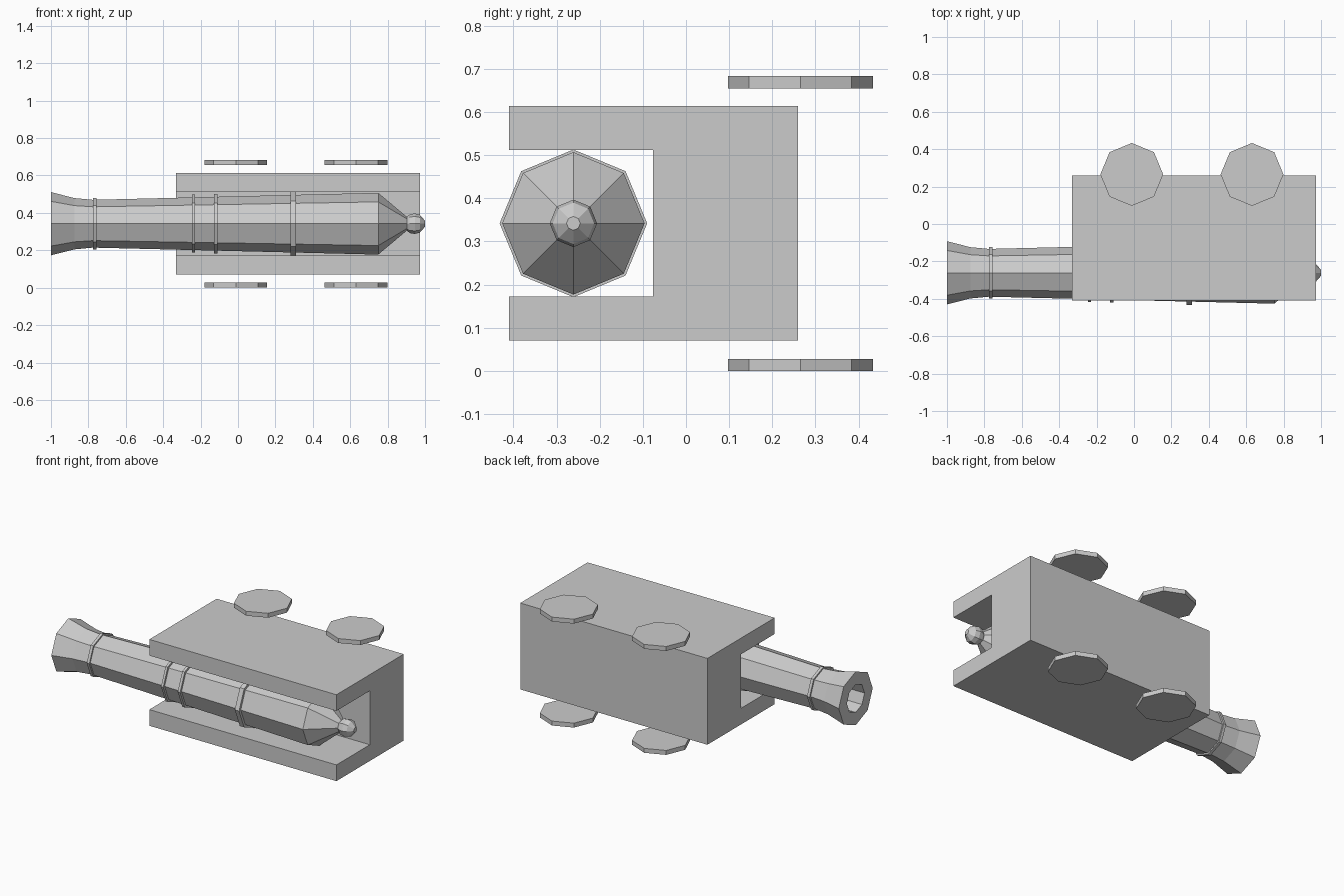
import bpy, bmesh
from math import cos, sin, pi

if "Cube" in bpy.data.objects:
    bpy.data.objects.remove(bpy.data.objects["Cube"])


def make_object(name, bm):
    bmesh.ops.recalc_face_normals(bm, faces=bm.faces)
    mesh = bpy.data.meshes.new(name)
    bm.to_mesh(mesh)
    bm.free()
    obj = bpy.data.objects.new(name, mesh)
    bpy.context.collection.objects.link(obj)
    return obj


def lathe_x(name, profile, y, z, sides=8):
    """Revolve (x, radius) points about a line parallel to x, capping both ends."""
    bm = bmesh.new()
    rings = [[bm.verts.new((x, y + r * cos(2 * pi * i / sides), z + r * sin(2 * pi * i / sides)))
              for i in range(sides)] for x, r in profile]
    for a, b in zip(rings, rings[1:]):
        for i in range(sides):
            j = (i + 1) % sides
            bm.faces.new((a[i], a[j], b[j], b[i]))
    bm.faces.new(rings[0])
    bm.faces.new(rings[-1])
    return make_object(name, bm)


def prism(name, outline, offset):
    """Extrude a flat outline along an offset."""
    bm = bmesh.new()
    face = bm.faces.new([bm.verts.new(p) for p in outline])
    moved = bmesh.ops.extrude_face_region(bm, geom=[face], use_keep_orig=True)["geom"]
    bmesh.ops.translate(bm, vec=offset,
                        verts=[v for v in moved if isinstance(v, bmesh.types.BMVert)])
    return make_object(name, bm)


AXIS_Y, AXIS_Z = -0.261, 0.342


# Tapered barrel: bore, flared muzzle, body and rear cone
def body_radius(x):
    return 0.128 + (x + 0.765) / 1.515 * 0.037


profile = [(-0.3, 0.088), (-1.0, 0.088), (-1.0, 0.169), (-0.875, 0.137), (-0.775, 0.128)]
for start, end, radius in [(-0.775, -0.757, 0.138), (-0.245, -0.23, 0.155),
                           (-0.127, -0.11, 0.158), (0.28, 0.31, 0.171)]:
    # Raised band
    profile += [(start, body_radius(start)), (start, radius),
                (end, radius), (end, body_radius(end))]
profile.remove((-0.775, 0.128))
profile += [(0.75, 0.165), (0.905, 0.035)]
lathe_x("barrel", profile, AXIS_Y, AXIS_Z)

# Knob behind the barrel
lathe_x("rear_knob", [(0.895, 0.03), (0.918, 0.05), (0.945, 0.055), (0.972, 0.048),
                      (1.0, 0.016)], AXIS_Y, AXIS_Z)

# Carriage block with a channel for the barrel
section = [(-0.41, 0.07), (0.26, 0.07), (0.26, 0.614), (-0.41, 0.614),
           (-0.41, 0.512), (-0.077, 0.512), (-0.077, 0.172), (-0.41, 0.172)]
prism("carriage", [(-0.331, y, z) for y, z in section], (1.304, 0, 0))

# Four octagonal wheels
for end, x in (("front", -0.012), ("rear", 0.631)):
    for side, z in (("lower", 0.0), ("upper", 0.655)):
        outline = [(x + 0.168 * cos(i * pi / 4), 0.265 + 0.168 * sin(i * pi / 4), z)
                   for i in range(8)]
        prism(f"{end}_{side}_wheel", outline, (0, 0, 0.028))
